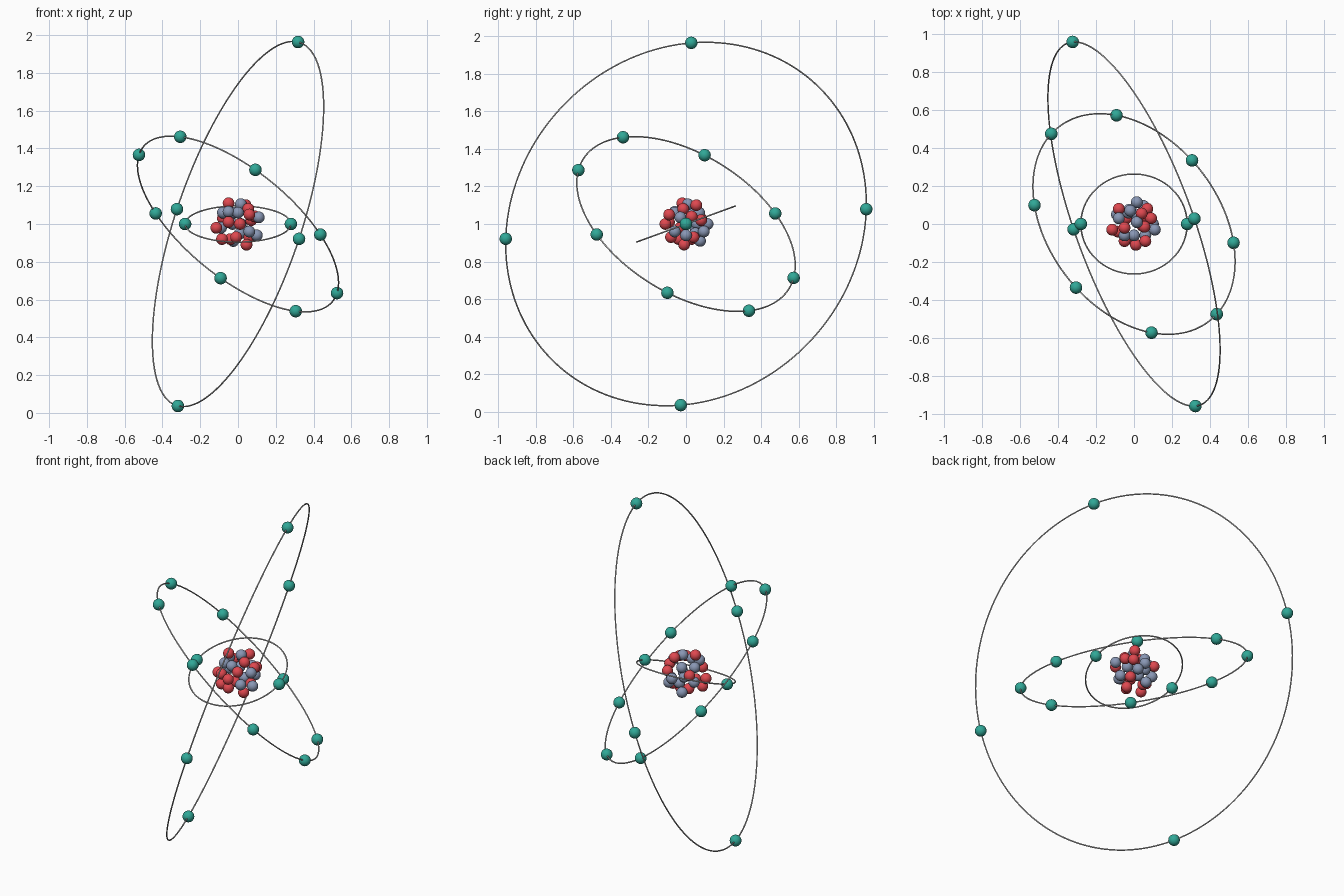
import bpy
import math
from mathutils import Vector

if "Cube" in bpy.data.objects:
    bpy.data.objects.remove(bpy.data.objects["Cube"])

CENTRE = Vector((0, 0, 1))


def material(name, rgb):
    m = bpy.data.materials.new(name)
    m.diffuse_color = (*rgb, 1)
    m.use_nodes = True
    m.node_tree.nodes["Principled BSDF"].inputs["Base Color"].default_value = m.diffuse_color
    return m


RED = material("red", (0.74, 0.065, 0.08))
SLATE = material("slate blue", (0.25, 0.31, 0.46))
TEAL = material("teal", (0.03, 0.39, 0.31))
GREY = material("light grey", (0.58, 0.58, 0.58))


def finish(name, mat):
    ob = bpy.context.object
    ob.name = name
    ob.data.materials.append(mat)
    bpy.ops.object.shade_smooth()
    return ob


def ball(name, offset, radius, mat):
    bpy.ops.mesh.primitive_uv_sphere_add(
        segments=24, ring_count=16, radius=radius, location=CENTRE + Vector(offset))
    finish(name, mat)


def orbit(name, radius, u, v, count):
    """Thin ring in the plane of u and v, with evenly spaced electrons starting at u."""
    u = Vector(u).normalized()
    normal = u.cross(Vector(v)).normalized()
    v = normal.cross(u)
    bpy.ops.mesh.primitive_torus_add(
        major_radius=radius, minor_radius=0.004, major_segments=160, minor_segments=8,
        location=CENTRE, rotation=normal.to_track_quat('Z', 'Y').to_euler())
    finish(name + "_orbit", GREY)
    for i in range(count):
        a = 2 * math.pi * i / count
        ball(name + "_electron", radius * (math.cos(a) * u + math.sin(a) * v), 0.033, TEAL)


# Three tilted orbits with their electrons
tilt = math.radians(20)
orbit("inner", 0.28, (1, 0, 0), (0, math.cos(tilt), math.sin(tilt)), 2)
orbit("middle", 0.647, (-0.53, 0.10, 0.37), (0.09, -0.575, 0.29), 8)
orbit("outer", 1.015, (0.318, 0.028, 0.963), (-0.322, 0.955, 0.078), 4)

# Nucleus: loose cluster of protons and neutrons
protons = [
    (-.05, -.02, .11), (.04, .055, .10), (.06, -.09, .05), (.045, -.01, -.11),
    (-.085, -.04, -.08), (-.115, -.03, -.02), (.01, -.11, .0), (-.01, -.08, -.07),
    (.07, .08, .02), (.06, .04, -.07), (-.08, .08, .03), (-.05, -.09, .01),
    (.09, .03, .04), (-.04, .03, -.08), (.055, -.015, .08)]
neutrons = [
    (.015, .01, .105), (.11, -.03, .035), (-.05, -.06, .065), (-.025, .075, -.09),
    (.10, .0, -.06), (.015, .115, .0), (-.08, .03, .06), (.06, -.06, -.04),
    (-.09, .05, -.02), (.0, -.06, .06), (.05, .095, -.04), (-.03, .06, .0),
    (-.02, .07, .06), (.01, .05, -.05)]
for p in protons:
    ball("proton", p, 0.031, RED)
for n in neutrons:
    ball("neutron", n, 0.031, SLATE)
